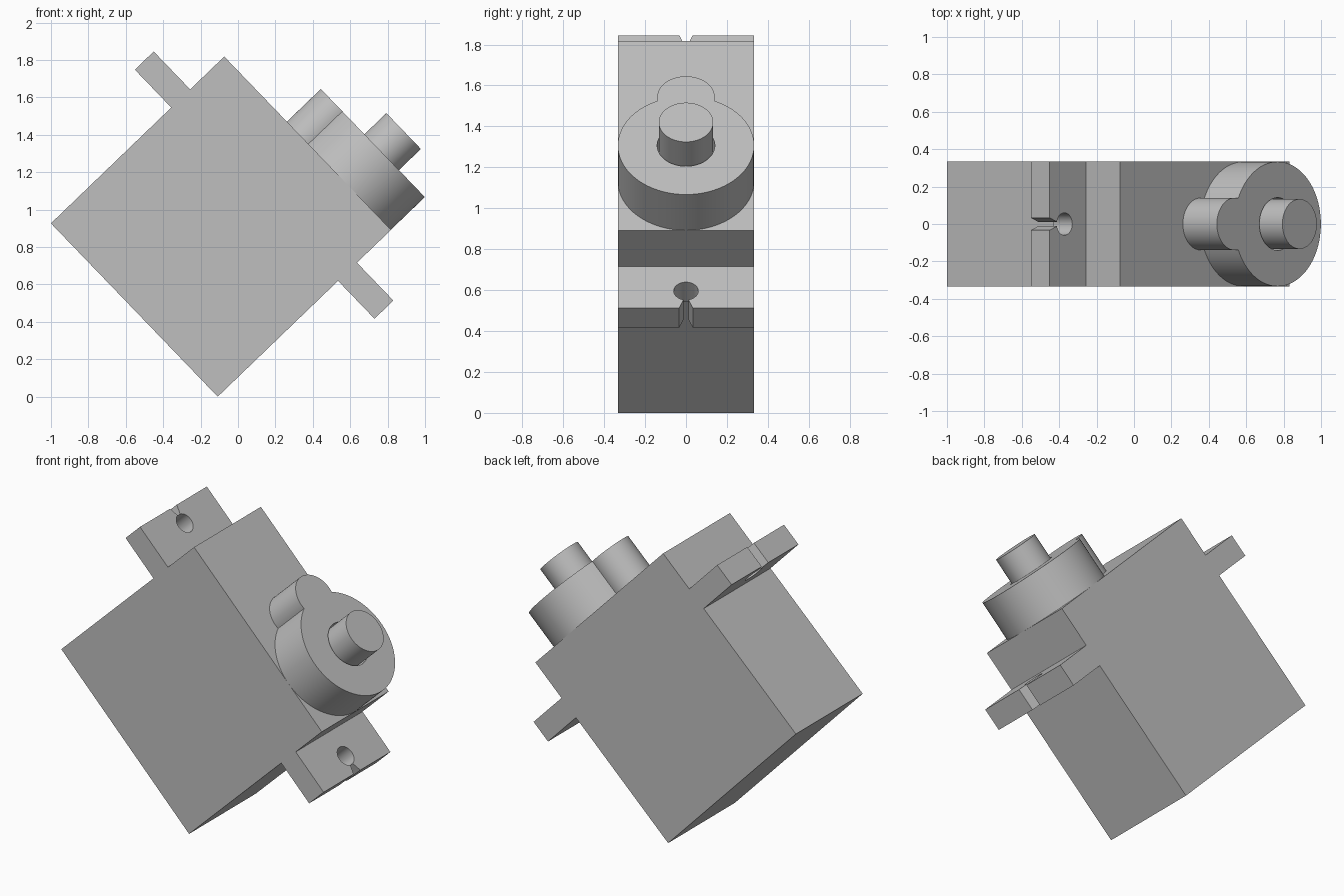
import bpy, bmesh, math
from mathutils import Matrix, Vector

cube = bpy.data.objects.get("Cube")
if cube:
    bpy.data.objects.remove(cube, do_unlink=True)

grey = bpy.data.materials.new("plain grey")
grey.use_nodes = True
grey.diffuse_color = (0.52, 0.52, 0.52, 1)
grey.node_tree.nodes["Principled BSDF"].inputs["Base Color"].default_value = (0.52, 0.52, 0.52, 1)

# The motor is designed upright, then tilted about y
TILT = Matrix.Translation((-0.091, 0, 0.909)) @ Matrix.Rotation(math.radians(46.1), 4, "Y")
HALF, DEPTH = 0.643, 0.333
SHAFT_X, LOBE_X, LOBE_R = 0.309, -0.02, 0.14


def arc(cx, radius, start, end, steps):
    """Points on an arc centred on the long axis, angles in radians."""
    angles = [start + (end - start) * i / steps for i in range(steps + 1)]
    return [(cx + radius * math.cos(a), radius * math.sin(a)) for a in angles]


def circle(cx, radius):
    return arc(cx, radius, 0, math.tau, 64)[:-1]


def prism(name, outline, bottom, top):
    """Extrude a flat outline between two heights and tilt it into place."""
    bm = bmesh.new()
    face = bm.faces.new([bm.verts.new((x, y, bottom)) for x, y in outline])
    new = bmesh.ops.extrude_face_region(bm, geom=[face])["geom"]
    bmesh.ops.translate(bm, vec=Vector((0, 0, top - bottom)),
                        verts=[g for g in new if isinstance(g, bmesh.types.BMVert)])
    bmesh.ops.recalc_face_normals(bm, faces=bm.faces[:])
    bm.transform(TILT)
    mesh = bpy.data.meshes.new(name)
    bm.to_mesh(mesh)
    bm.free()
    mesh.materials.append(grey)
    obj = bpy.data.objects.new(name, mesh)
    bpy.context.collection.objects.link(obj)
    return obj


def activate(obj):
    bpy.ops.object.select_all(action="DESELECT")
    obj.select_set(True)
    bpy.context.view_layer.objects.active = obj


# Body block
prism("body", [(-HALF, -DEPTH), (HALF, -DEPTH), (HALF, DEPTH), (-HALF, DEPTH)], -HALF, HALF)

# Mounting tabs, each with a screw hole opening through a flared slot
END, HOLE_X, HOLE_R, NECK, MOUTH = 0.924, 0.81, 0.06, 0.012, 0.033
gap = math.asin(NECK / HOLE_R)
keyhole = arc(HOLE_X, HOLE_R, gap, math.tau - gap, 40)
tab = ([(HALF, -DEPTH), (HALF, DEPTH), (END, DEPTH), (END, MOUTH)]
       + keyhole + [(END, -MOUTH), (END, -DEPTH)])
smooth = []
for side, name in ((-1, "upper_tab"), (1, "lower_tab")):
    smooth.append(prism(name, [(side * x, y) for x, y in tab], 0.25, 0.39))

# Gear housing: a large round boss merged with a small round lobe
dist = SHAFT_X - LOBE_X
reach = (DEPTH ** 2 - LOBE_R ** 2 + dist ** 2) / (2 * dist)
rise = math.sqrt(DEPTH ** 2 - reach ** 2)
big = math.atan2(rise, -reach)
small = math.atan2(rise, dist - reach)
outline = (arc(SHAFT_X, DEPTH, -big, big, 80)
           + arc(LOBE_X, LOBE_R, small, math.tau - small, 40)[1:-1])
housing = prism("gear_housing", outline, HALF, 0.895)

# Clearance bore around the shaft
bore = prism("bore_cutter", circle(SHAFT_X, 0.141), HALF - 0.1, 1.0)
cut = housing.modifiers.new("bore", "BOOLEAN")
cut.operation, cut.object, cut.solver = "DIFFERENCE", bore, "EXACT"
activate(housing)
bpy.ops.object.modifier_apply(modifier=cut.name)
bpy.data.objects.remove(bore, do_unlink=True)

# Output shaft
shaft = prism("output_shaft", circle(SHAFT_X, 0.133), HALF, 1.058)

for obj in smooth + [housing, shaft]:
    activate(obj)
    bpy.ops.object.shade_smooth_by_angle(angle=math.radians(30))
